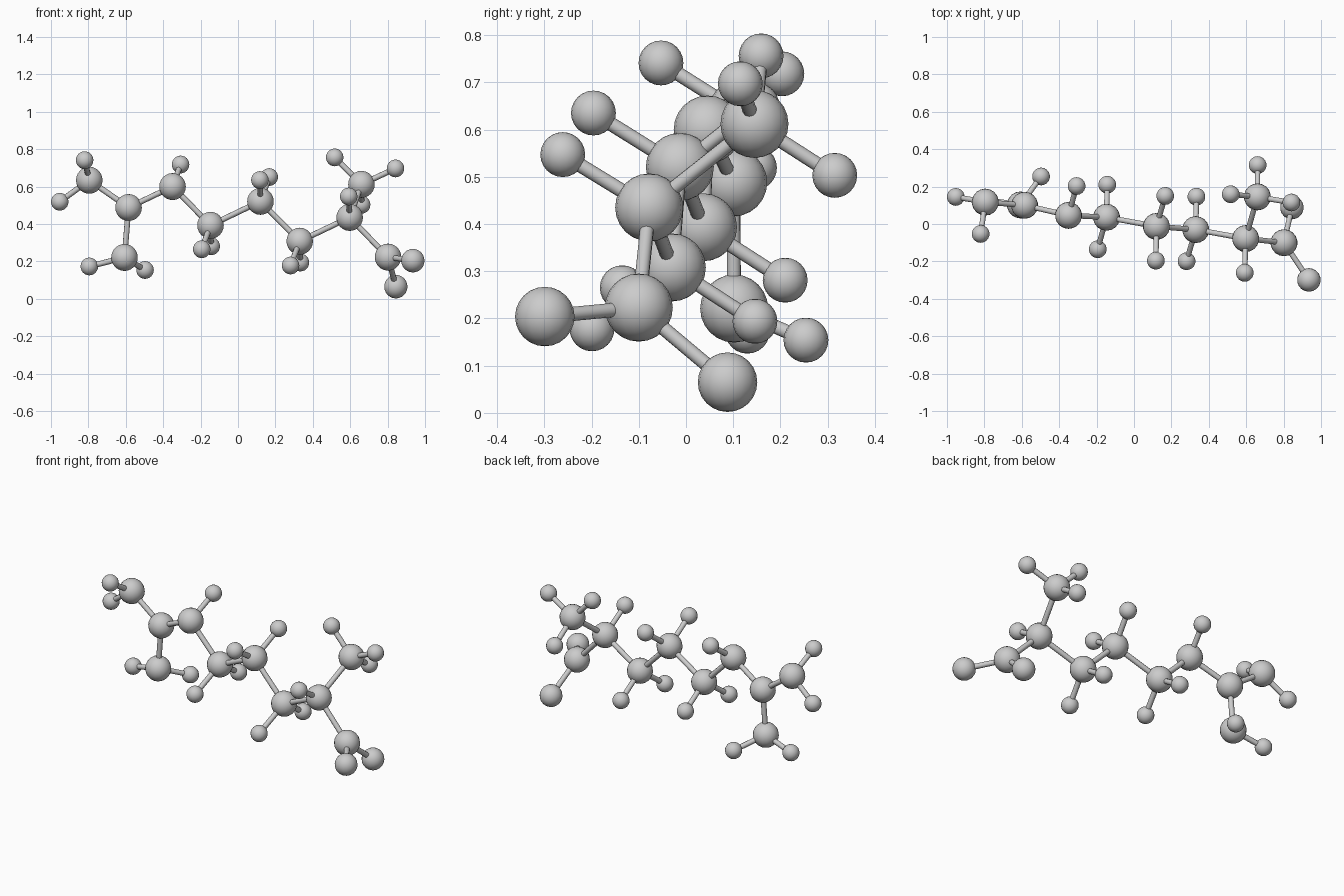
import bpy
from mathutils import Vector

if "Cube" in bpy.data.objects:
    bpy.data.objects.remove(bpy.data.objects["Cube"])

RADIUS = {"carbon": 0.072, "oxygen": 0.063, "hydrogen": 0.0475}
BOND_R = 0.015


def smooth(ob):
    bpy.ops.object.shade_smooth_by_angle(angle=1.0)


def atom(name, kind, pos):
    bpy.ops.mesh.primitive_uv_sphere_add(segments=18, ring_count=12,
                                         radius=RADIUS[kind], location=pos)
    ob = bpy.context.object
    ob.name = name
    smooth(ob)


def bond(name, a, b):
    a, b = Vector(a), Vector(b)
    d = b - a
    bpy.ops.mesh.primitive_cylinder_add(vertices=10, radius=BOND_R, depth=d.length,
                                        location=(a + b) / 2)
    ob = bpy.context.object
    ob.rotation_euler = d.to_track_quat('Z', 'Y').to_euler()
    ob.name = name
    smooth(ob)


# carbon skeleton: zigzag chain with a fork at each end
carbons = [
    (-0.795, 0.117, 0.634),   # 0 upper left end
    (-0.585, 0.100, 0.488),   # 1 left fork
    (-0.607, 0.102, 0.221),   # 2 lower left end
    (-0.350, 0.046, 0.600),   # 3
    (-0.147, 0.036, 0.393),   # 4
    (0.120, -0.013, 0.521),   # 5
    (0.330, -0.030, 0.308),   # 6
    (0.597, -0.078, 0.435),   # 7 right fork
    (0.660, 0.145, 0.612),    # 8 upper right end
    (0.802, -0.100, 0.223),   # 9 lower right end
]
chain_bonds = [(0, 1), (1, 2), (1, 3), (3, 4), (4, 5), (5, 6), (6, 7), (7, 8), (7, 9)]

# small atoms hanging on each carbon
hydrogens = {
    0: [(-0.820, -0.053, 0.741), (-0.953, 0.145, 0.519)],
    2: [(-0.795, 0.130, 0.173), (-0.497, 0.254, 0.154)],
    3: [(-0.307, 0.203, 0.718)],
    4: [(-0.194, -0.135, 0.265), (-0.143, 0.210, 0.281)],
    5: [(0.117, -0.196, 0.635), (0.167, 0.150, 0.651)],
    6: [(0.281, -0.199, 0.178), (0.334, 0.146, 0.194)],
    7: [(0.592, -0.261, 0.547)],
    8: [(0.517, 0.159, 0.756), (0.842, 0.115, 0.697), (0.661, 0.315, 0.503)],
}
oxygens = {9: [(0.935, -0.299, 0.204), (0.844, 0.088, 0.065)]}

for i, p in enumerate(carbons):
    atom(f"carbon_{i}", "carbon", p)
for a, b in chain_bonds:
    bond(f"chain_bond_{a}_{b}", carbons[a], carbons[b])
for kind, table in (("hydrogen", hydrogens), ("oxygen", oxygens)):
    for c, spots in table.items():
        for j, p in enumerate(spots):
            atom(f"{kind}_{c}_{j}", kind, p)
            bond(f"{kind}_bond_{c}_{j}", carbons[c], p)
